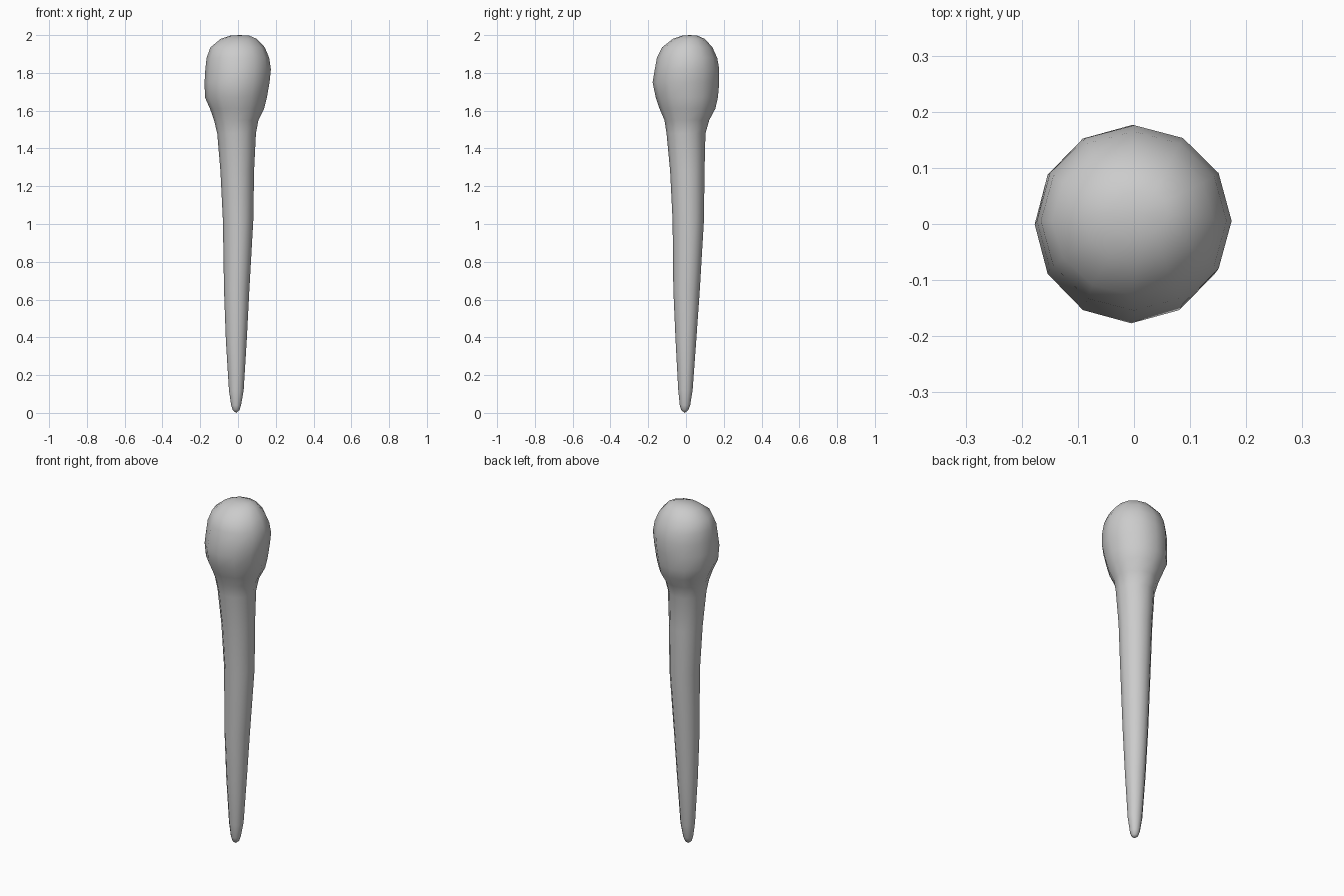
import bpy, bmesh, math

SIDES = 12
# Cross-sections from tip to crown: z, x min, x max, y min, y max
SECTIONS = [
    (0.015, -0.028, 0.008, -0.025, 0.012),
    (0.04, -0.036, 0.016, -0.033, 0.022),
    (0.12, -0.048, 0.03, -0.041, 0.035),
    (0.38, -0.064, 0.046, -0.055, 0.054),
    (0.65, -0.074, 0.06, -0.067, 0.073),
    (1.02, -0.08, 0.081, -0.071, 0.095),
    (1.28, -0.093, 0.085, -0.084, 0.098),
    (1.48, -0.11, 0.095, -0.103, 0.103),
    (1.55, -0.127, 0.108, -0.114, 0.123),
    (1.61, -0.148, 0.138, -0.14, 0.155),
    (1.67, -0.175, 0.153, -0.16, 0.169),
    (1.75, -0.177, 0.167, -0.177, 0.176),
    (1.82, -0.173, 0.174, -0.165, 0.176),
    (1.88, -0.166, 0.165, -0.154, 0.165),
    (1.935, -0.146, 0.142, -0.127, 0.14),
    (1.98, -0.092, 0.1, -0.07, 0.1),
    (1.997, -0.04, 0.06, -0.02, 0.06),
]


def ring(bm, z, x0, x1, y0, y1):
    cx, cy = (x0 + x1) / 2, (y0 + y1) / 2
    verts = []
    for i in range(SIDES):
        a = 2 * math.pi * i / SIDES
        verts.append(bm.verts.new((cx + (x1 - x0) / 2 * math.cos(a),
                                   cy + (y1 - y0) / 2 * math.sin(a), z)))
    return verts


# Tapered handle flowing into a rounded club head
bm = bmesh.new()
rings = [ring(bm, *s) for s in SECTIONS]
for a, b in zip(rings, rings[1:]):
    for i in range(SIDES):
        j = (i + 1) % SIDES
        bm.faces.new((a[i], a[j], b[j], b[i]))

# Rounded end caps
tip = bm.verts.new((-0.01, -0.007, 0.0))
crown = bm.verts.new((0.01, 0.02, 2.0))
for i in range(SIDES):
    j = (i + 1) % SIDES
    bm.faces.new((tip, rings[0][j], rings[0][i]))
    bm.faces.new((crown, rings[-1][i], rings[-1][j]))
bmesh.ops.recalc_face_normals(bm, faces=bm.faces)
for f in bm.faces:
    f.smooth = True

mesh = bpy.data.meshes.new("club")
bm.to_mesh(mesh)
bm.free()
club = bpy.data.objects.new("club", mesh)
bpy.context.collection.objects.link(club)
